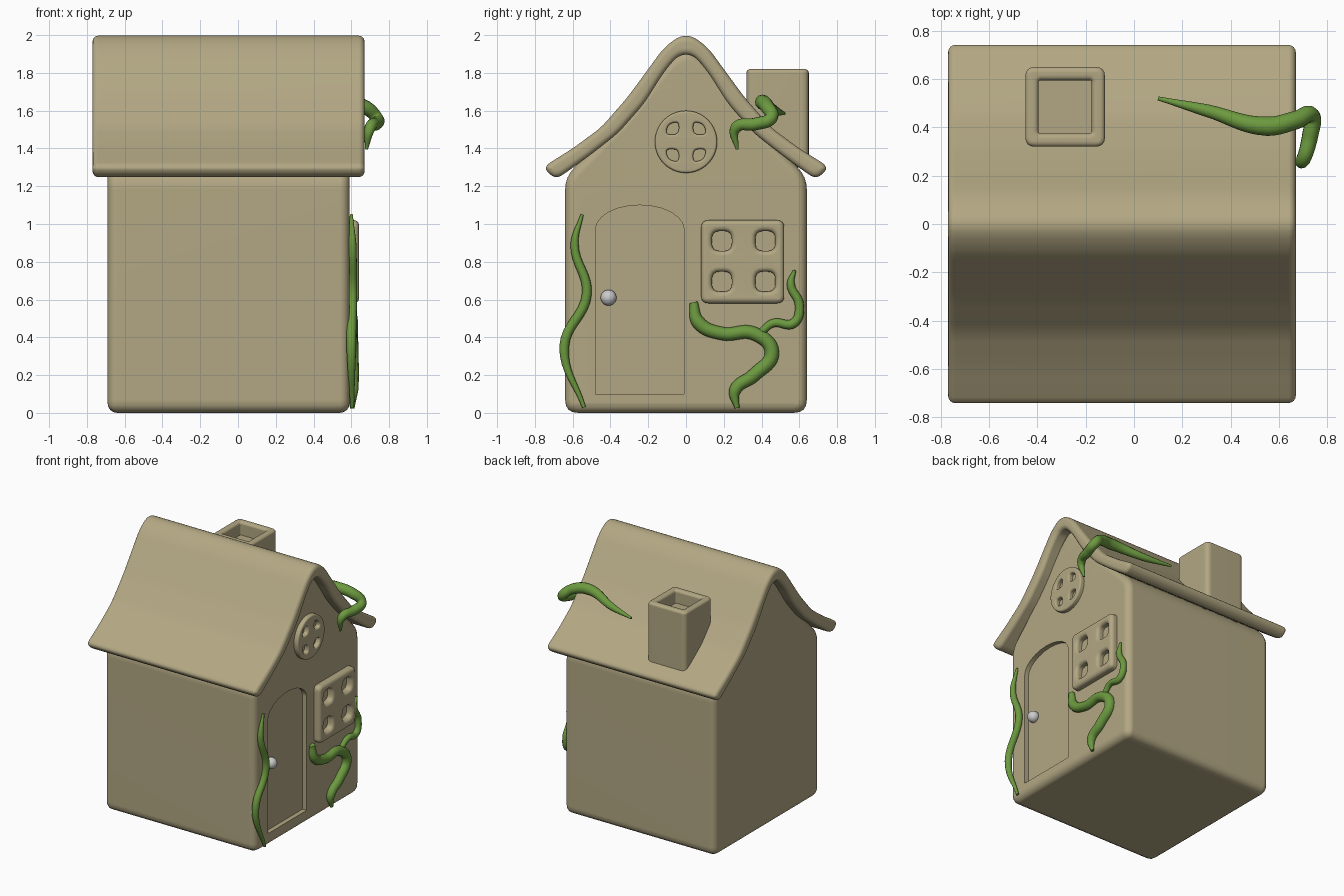
import bpy, bmesh, math
from mathutils import Vector

if "Cube" in bpy.data.objects:
    bpy.data.objects.remove(bpy.data.objects["Cube"])


def material(name, color):
    m = bpy.data.materials.new(name)
    m.diffuse_color = (*color, 1)
    m.use_nodes = True
    m.node_tree.nodes["Principled BSDF"].inputs["Base Color"].default_value = m.diffuse_color
    return m


CLAY = material("clay", (0.45, 0.39, 0.23))
GREEN = material("vine_green", (0.15, 0.32, 0.05))


def rounded(points, r, n=4):
    """Round every corner of a closed 2D outline."""
    pts, out = [Vector(p) for p in points], []
    for i, p in enumerate(pts):
        ends = []
        for q in (pts[i - 1], pts[(i + 1) % len(pts)]):
            d = q - p
            ends.append(p + d.normalized() * min(r, d.length * 0.45))
        a, b = ends
        for k in range(n + 1):
            t = k / n
            out.append(a * (1 - t) ** 2 + p * 2 * t * (1 - t) + b * t * t)
    return out


def mirrored(half):
    """Close a half outline (y >= 0) with its mirror image."""
    return half + [(-y, z) for y, z in reversed(half) if y > 0]


def rect(cx, cy, w, h, r):
    w, h = w / 2, h / 2
    return rounded([(cx - w, cy - h), (cx + w, cy - h), (cx + w, cy + h), (cx - w, cy + h)], r)


def select(ob):
    bpy.ops.object.select_all(action='DESELECT')
    ob.select_set(True)
    bpy.context.view_layer.objects.active = ob


def to_mesh(ob, mat):
    bpy.context.collection.objects.link(ob)
    select(ob)
    bpy.ops.object.convert(target='MESH')
    ob = bpy.context.view_layer.objects.active
    bm = bmesh.new()
    bm.from_mesh(ob.data)
    bmesh.ops.remove_doubles(bm, verts=bm.verts[:], dist=0.0002)
    bmesh.ops.recalc_face_normals(bm, faces=bm.faces[:])
    bm.to_mesh(ob.data)
    bm.free()
    ob.data.materials.clear()
    ob.data.materials.append(mat)
    return ob


def smooth(ob):
    select(ob)
    bpy.ops.object.shade_smooth_by_angle(angle=math.radians(40))
    ob.modifiers.new("even_shading", 'WEIGHTED_NORMAL').keep_sharp = True
    return ob


def slab(name, loops, lo, hi, bevel, axis='X'):
    """Extrude outlines (first one solid, rest holes) with soft rims along x or z."""
    cu = bpy.data.curves.new(name, 'CURVE')
    cu.dimensions, cu.fill_mode = '2D', 'BOTH'
    cu.extrude = (hi - lo) / 2 - bevel
    cu.bevel_depth, cu.bevel_resolution, cu.offset = bevel, 3, -bevel
    for loop in loops:
        s = cu.splines.new('POLY')
        s.points.add(len(loop) - 1)
        for p, v in zip(s.points, loop):
            p.co = (v[0], v[1], 0, 1)
        s.use_cyclic_u = True
    ob = bpy.data.objects.new(name, cu)
    mid = (lo + hi) / 2
    if axis == 'X':
        ob.rotation_euler = (math.pi / 2, 0, math.pi / 2)
        ob.location = (mid, 0, 0)
    else:
        ob.location = (0, 0, mid)
    return to_mesh(ob, CLAY)


def vine(name, points):
    """Tapered tube through (x, y, z, radius) points."""
    cu = bpy.data.curves.new(name, 'CURVE')
    cu.dimensions = '3D'
    cu.bevel_depth, cu.bevel_resolution = 1, 4
    cu.use_fill_caps = True
    s = cu.splines.new('BEZIER')
    s.resolution_u = 8
    s.bezier_points.add(len(points) - 1)
    for p, (x, y, z, r) in zip(s.bezier_points, points):
        p.co, p.radius = (x, y, z), r
        p.handle_left_type = p.handle_right_type = 'AUTO'
    return smooth(to_mesh(bpy.data.objects.new(name, cu), GREEN))


# House body with gables, and a recessed arched door
body = slab("house_body", [rounded(mirrored([
    (0, 1.94), (0.1, 1.86), (0.2, 1.73), (0.31, 1.58), (0.45, 1.44),
    (0.64, 1.25), (0.64, 0)]), 0.07)], -0.69, 0.59, 0.05)
arch = [(-0.245 + 0.235 * math.cos(a), 0.97 + 0.13 * math.sin(a))
        for a in (math.pi * k / 12 for k in range(13))]
cutter = slab("door_cutter", [[(-0.48, 0.1), (-0.01, 0.1)] + arch], 0.555, 0.75, 0)
select(body)
cut = body.modifiers.new("door_recess", 'BOOLEAN')
cut.operation, cut.solver, cut.object = 'DIFFERENCE', 'EXACT', cutter
bpy.ops.object.modifier_apply(modifier=cut.name)
bpy.data.objects.remove(cutter)
smooth(body)

# Swooping roof
smooth(slab("roof", [rounded(mirrored([
    (0, 2.0), (0.05, 1.985), (0.12, 1.93), (0.2, 1.82), (0.31, 1.67), (0.45, 1.51),
    (0.6, 1.4), (0.76, 1.3), (0.69, 1.235), (0.61, 1.29), (0.5, 1.37), (0.36, 1.48),
    (0.22, 1.64), (0.12, 1.8), (0.05, 1.885), (0, 1.9)]), 0.05)], -0.77, 0.67, 0.03))

# Chimney
smooth(slab("chimney", [rect(-0.285, 0.485, 0.33, 0.33, 0.04),
                        rect(-0.285, 0.485, 0.22, 0.22, 0.01)], 1.3, 1.82, 0.02, 'Z'))
smooth(slab("chimney_floor", [rect(-0.285, 0.485, 0.26, 0.26, 0.01)], 1.66, 1.72, 0.005, 'Z'))

# Square window with four panes
panes = [rect(y, z, 0.105, 0.105, 0.04) for y in (0.19, 0.42) for z in (0.695, 0.91)]
smooth(slab("square_window", [rect(0.3, 0.8, 0.44, 0.44, 0.04)] + panes, 0.55, 0.64, 0.025))

# Round window with four petal panes
def polar(r, deg):
    a = math.radians(deg)
    return (r * math.cos(a), 1.435 + r * math.sin(a))

petals = [rounded([polar(0.055, 45 + t), polar(0.115, 19 + t), polar(0.133, 45 + t),
                   polar(0.115, 71 + t)], 0.03) for t in range(0, 360, 90)]
smooth(slab("round_window", [[polar(0.165, d) for d in range(0, 360, 9)]] + petals,
            0.55, 0.625, 0.012))

# Door knob
bpy.ops.mesh.primitive_uv_sphere_add(segments=24, ring_count=16, radius=0.042,
                                     location=(0.57, -0.41, 0.61))
bpy.context.object.name = "door_knob"
smooth(bpy.context.object)

# Vines
vine("door_vine", [
    (0.6, -0.55, 1.05, 0.008), (0.605, -0.59, 0.89, 0.022), (0.605, -0.525, 0.63, 0.026),
    (0.6, -0.645, 0.35, 0.026), (0.605, -0.54, 0.03, 0.01)])
vine("window_vine", [
    (0.6, 0.04, 0.585, 0.022), (0.6, 0.065, 0.48, 0.036), (0.6, 0.19, 0.42, 0.035),
    (0.6, 0.36, 0.42, 0.036), (0.6, 0.455, 0.32, 0.038), (0.605, 0.36, 0.2, 0.036),
    (0.605, 0.26, 0.12, 0.032), (0.605, 0.27, 0.025, 0.012)])
vine("window_vine_branch", [
    (0.6, 0.4, 0.43, 0.02), (0.605, 0.46, 0.475, 0.022), (0.605, 0.57, 0.475, 0.025),
    (0.6, 0.6, 0.57, 0.024), (0.6, 0.555, 0.68, 0.022), (0.605, 0.575, 0.755, 0.008)])
vine("roof_vine", [
    (0.1, 0.52, 1.585, 0.008), (0.3, 0.47, 1.6, 0.026), (0.55, 0.405, 1.645, 0.04),
    (0.67, 0.43, 1.62, 0.038), (0.735, 0.45, 1.56, 0.034), (0.73, 0.37, 1.53, 0.034),
    (0.7, 0.265, 1.51, 0.03), (0.68, 0.27, 1.395, 0.008)])
